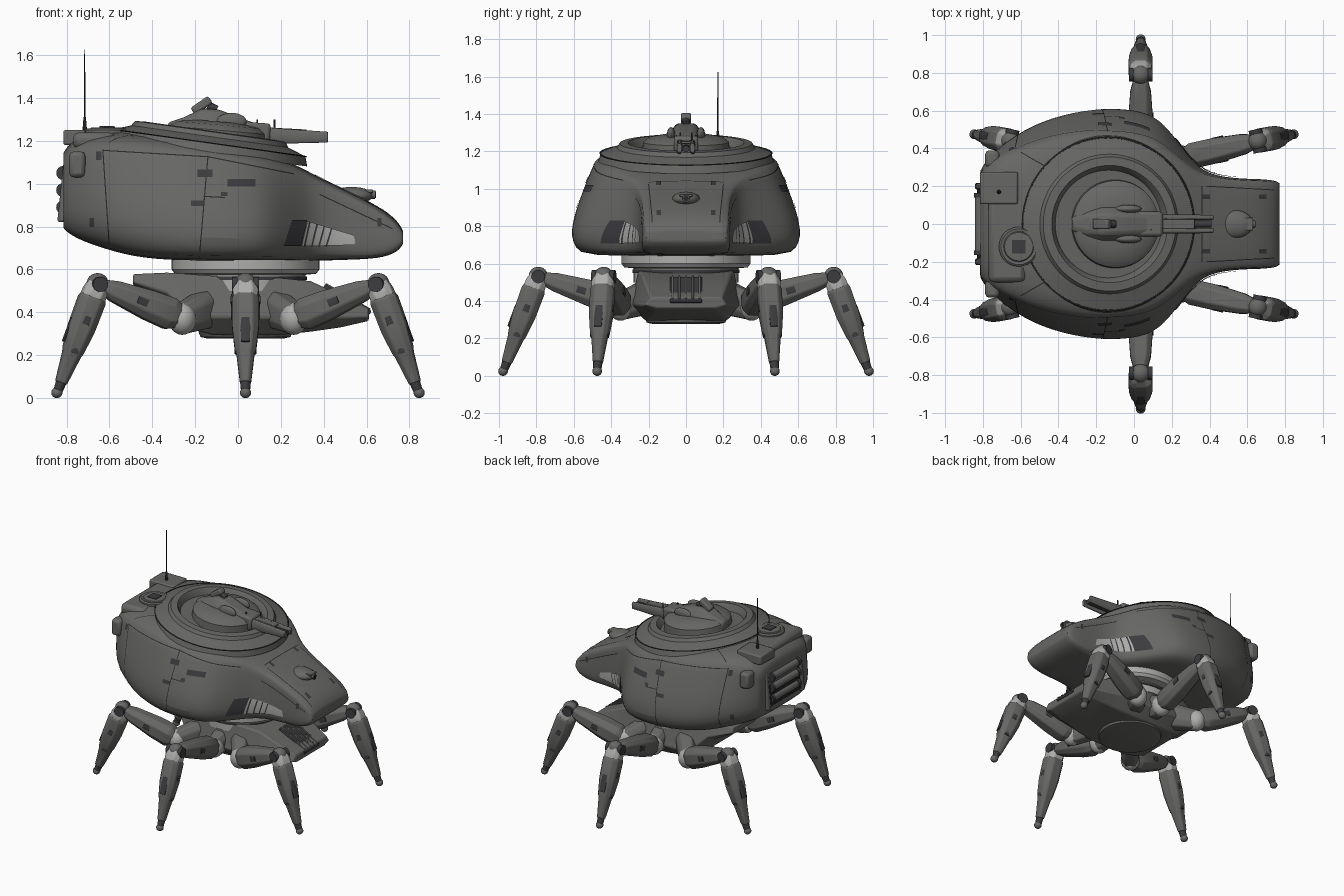
import bpy, bmesh, math
from mathutils import Vector, Matrix
from mathutils.bvhtree import BVHTree

cube = bpy.data.objects.get("Cube")
if cube:
    bpy.data.objects.remove(cube)


def material(name, r, g, b):
    m = bpy.data.materials.new(name)
    m.use_nodes = True
    m.diffuse_color = (r, g, b, 1)
    m.node_tree.nodes["Principled BSDF"].inputs["Base Color"].default_value = (r, g, b, 1)
    return m


GREY = material("armour grey", .135, .135, .13)
DARK = material("dark panel", .045, .045, .05)
BLACK = material("seam black", .02, .02, .02)
LIGHT = material("light metal", .42, .42, .41)


def finish(name, bm, mat, bevel=0, smooth=True, angle=35):
    bmesh.ops.recalc_face_normals(bm, faces=bm.faces)
    me = bpy.data.meshes.new(name)
    bm.to_mesh(me)
    bm.free()
    ob = bpy.data.objects.new(name, me)
    bpy.context.scene.collection.objects.link(ob)
    me.materials.append(mat)
    if bevel:
        mod = ob.modifiers.new("bevel", "BEVEL")
        mod.width, mod.segments, mod.angle_limit = bevel, 2, math.radians(25)
    if smooth:
        bpy.ops.object.select_all(action="DESELECT")
        ob.select_set(True)
        bpy.context.view_layer.objects.active = ob
        bpy.ops.object.shade_smooth_by_angle(angle=math.radians(angle))
    return ob


def loft_mesh(rings, cap=True):
    bm = bmesh.new()
    loops = [[bm.verts.new(p) for p in ring] for ring in rings]
    n = len(loops[0])
    for a, b in zip(loops, loops[1:]):
        for i in range(n):
            bm.faces.new((a[i], a[(i + 1) % n], b[(i + 1) % n], b[i]))
    if cap:
        bm.faces.new(loops[0])
        bm.faces.new(loops[-1])
    return bm, loops


def box(name, centre, size, mat, bevel=.008, tilt=0):
    bm = bmesh.new()
    bmesh.ops.create_cube(bm, size=1)
    bmesh.ops.transform(bm, verts=bm.verts, matrix=Matrix.Translation(centre)
                        @ Matrix.Rotation(math.radians(tilt), 4, "Y") @ Matrix.Diagonal((*size, 1)))
    return finish(name, bm, mat, bevel)


def rod(name, a, b, r1, r2, mat, sides=20):
    a, b = Vector(a), Vector(b)
    bm = bmesh.new()
    turn = Vector((0, 0, 1)).rotation_difference(b - a).to_matrix().to_4x4()
    bmesh.ops.create_cone(bm, cap_ends=True, segments=sides, radius1=r1, radius2=r2, depth=(b - a).length,
                          matrix=Matrix.Translation((a + b) / 2) @ turn)
    return finish(name, bm, mat)


def ball(name, centre, size, mat):
    bm = bmesh.new()
    bmesh.ops.create_uvsphere(bm, u_segments=24, v_segments=14, radius=1,
                              matrix=Matrix.Translation(centre) @ Matrix.Diagonal((*size, 1)))
    return finish(name, bm, mat)


def lathe(name, centre, profile, mat, tilt=0, sides=64):
    turn = Matrix.Translation(centre) @ Matrix.Rotation(math.radians(tilt), 4, "Y")
    rings = [[turn @ Vector((r * math.cos(t), r * math.sin(t), z))
              for t in (2 * math.pi * i / sides for i in range(sides))] for r, z in profile]
    return finish(name, loft_mesh(rings)[0], mat)


def limb(name, a, b, sections, mat, bevel=.006):
    """Chamfered box swept from a to b; each section is (t, half width, half height)."""
    a, b = Vector(a), Vector(b)
    d = (b - a).normalized()
    side = d.cross(Vector((0, 0, 1))).normalized()
    up = side.cross(d)
    corners = [(1, .5), (.55, 1), (-.55, 1), (-1, .5), (-1, -.5), (-.55, -1), (.55, -1), (1, -.5)]
    rings = [[a.lerp(b, t) + side * w * u + up * h * v for u, v in corners] for t, w, h in sections]
    return finish(name, loft_mesh(rings)[0], mat, bevel)


# Main hull: x, bottom, roof, shoulder height, then half widths bottom, belly, shoulder, roof
stations = [(-.815, .79, 1.15, 1.10, .22, .29, .27, .22), (-.76, .745, 1.22, 1.16, .29, .38, .33, .27),
            (-.62, .695, 1.25, 1.175, .38, .50, .40, .32), (-.45, .65, 1.25, 1.165, .48, .585, .46, .38),
            (-.2, .64, 1.21, 1.145, .56, .64, .50, .42), (.05, .64, 1.165, 1.11, .54, .63, .47, .40),
            (.16, .64, 1.13, 1.09, .46, .56, .41, .35), (.27, .64, 1.09, 1.06, .32, .40, .32, .28),
            (.36, .64, 1.04, 1.01, .23, .28, .26, .23), (.5, .645, .975, .945, .22, .245, .235, .21),
            (.66, .65, .895, .865, .22, .24, .23, .20), (.745, .68, .83, .80, .21, .235, .225, .19),
            (.77, .72, .78, .765, .19, .22, .21, .18)]
rings = []
for x, zb, zt, zs, wb, w, ws, wt in stations:
    half = [(wb, zb), (w, zb + .18 * (zs - zb)), (ws * .4 + w * .6, zb + .6 * (zs - zb)), (ws, zs), (wt, zt)]
    rings.append([(x, y, z) for y, z in half] + [(x, -y, z) for y, z in reversed(half)])
bm, loops = loft_mesh(rings)
crease = bm.edges.layers.float.new("crease_edge")
for e in bm.edges:
    i, j = (v.index if v.index >= 0 else 0 for v in e.verts)
for loop in (loops[0], loops[-1]):
    for i, v in enumerate(loop):
        bm.edges.get((v, loop[(i + 1) % 10]))[crease] = .65
for a, b in zip(loops, loops[1:]):
    for k, value in ((0, .35), (3, .55), (6, .55), (9, .35)):
        bm.edges.get((a[k], b[k]))[crease] = value
hull = finish("main_hull", bm, GREY, angle=60)
sub = hull.modifiers.new("soften", "SUBSURF")
sub.levels = sub.render_levels = 2
bpy.context.view_layer.update()
skin = BVHTree.FromObject(hull, bpy.context.evaluated_depsgraph_get())


def decal(name, quad, mat, view=(0, 1, 0), lift=.004, n=6):
    """Thin plate pressed onto the hull along the view direction; quad is two-dimensional."""
    view = Vector(view)
    bm = bmesh.new()
    q = [Vector(p) for p in quad]
    grid = []
    for i in range(n + 1):
        for j in range(n + 1):
            u, v = q[0].lerp(q[1], i / n).lerp(q[3].lerp(q[2], i / n), j / n)
            start = (Vector((u, 0, v)) if view.y else Vector((u, v, 1)) if view.z else Vector((0, u, v))) - view * 2
            hit, normal, _, _ = skin.ray_cast(start, view)
            grid.append(bm.verts.new(hit + normal * lift) if hit else None)
    for i in range(n):
        for j in range(n):
            k = i * (n + 1) + j
            f = [grid[k], grid[k + 1], grid[k + n + 2], grid[k + n + 1]]
            if all(f):
                bm.faces.new(f)
    return finish(name, bm, mat)


def rect(x0, z0, x1, z1):
    return [(x0, z0), (x1, z0), (x1, z1), (x0, z1)]


def seam(name, a, b, view, width=.005):
    a, b = Vector(a), Vector(b)
    side = (b - a).normalized().orthogonal() * width / 2
    decal(name, [a - side, a + side, b + side, b - side], BLACK, view, .002, 16)


# Painted plates, side vents and panel seams on both flanks
for s, word in ((1, "near"), (-1, "far")):
    view = (0, s, 0)
    for r in ((-.05, .985, .08, 1.02), (-.19, 1.03, -.12, 1.065), (-.22, .895, -.16, .92),
              (-.08, .94, -.05, .96), (-.66, 1.11, -.635, 1.15), (-.69, .8, -.67, .84), (.65, .8, .67, .84)):
        decal(word + "_marking", rect(*r), DARK, view)
    decal(word + "_vent_shadow", [(.21, .71), (.29, .71), (.32, .83), (.25, .83)], DARK, view, .005)
    decal(word + "_vent", [(.29, .71), (.55, .715), (.54, .76), (.32, .825)], LIGHT, view, .007)
    for k in range(4):
        x = .3 + k * .035
        decal(word + "_vent_slot", [(x, .71), (x + .008, .71), (x + .033, .82 - k * .01), (x + .025, .82 - k * .01)],
              DARK, view, .009)
    for a, b in (((-.18, .66), (-.14, 1.13)), ((-.6, .72), (-.63, 1.16)), ((-.63, 1.155), (-.14, 1.125)),
                 ((-.14, 1.125), (.26, 1.045)), ((.38, .95), (.72, .79)), ((-.16, .94), (-.06, .935))):
        seam(word + "_seam", a, b, view)

# Roof and nose plates
for s in (1, -1):
    decal("nose_marking", rect(.66, s * .145 - .012, .7, s * .145 + .012), DARK, (0, 0, -1))
    decal("brow_marking", rect(.36, s * .145 - .012, .4, s * .145 + .012), DARK, (0, 0, -1))
    seam("nose_seam", (.38, s * .2), (.74, s * .18), (0, 0, -1))
    seam("rear_roof_seam", (-.46, s * .3), (-.6, s * .38), (0, 0, -1))
seam("brow_seam", (.36, -.2), (.36, .2), (0, 0, -1))

# Turret ring, sloped down to the front
lathe("turret_ring", (-.13, 0, 1.235), [(.47, -.09), (.455, -.045), (.37, -.015), (.355, .008), (.31, .012),
      (.3, 0), (.285, -.035), (.01, -.035)], GREY, 8)
lathe("turret_groove", (-.13, 0, 1.235), [(.462, -.048), (.463, -.044), (.455, -.042), (.454, -.046)], BLACK, 8)
lathe("turret_base", (-.1, 0, 1.2), [(.235, -.02), (.23, .05), (.2, .075), (.12, .09), (.01, .09)], GREY, 5)
limb("turret_head", (-.33, 0, 1.255), (.14, 0, 1.215),
     [(0, .04, .03), (.15, .075, .06), (.33, .09, .11), (.5, .09, .11), (.75, .08, .075), (1, .06, .045)], GREY, .015)
box("sensor_hood", (-.17, 0, 1.365), (.1, .055, .04), GREY, .01, -35)
rod("sensor_lens", (-.14, 0, 1.365), (-.1, 0, 1.345), .02, .02, DARK)
for s in (1, -1):
    ball("turret_shoulder", (-.03, s * .08, 1.29), (.07, .022, .04), GREY)
    limb("gun_rail", (.06, s * .035, 1.225), (.42, s * .035, 1.217),
         [(0, .016, .045), (.4, .016, .035), (1, .013, .025)], GREY, .004)
    rod("gun_pin", (.13 + s * .04, s * .03, 1.25), (.13 + s * .04, s * .03, 1.3), .004, .004, DARK, 8)
box("gun_mount", (.08, 0, 1.235), (.14, .13, .1), GREY, .015, 4)
rod("gun_barrel", (.1, 0, 1.22), (.41, 0, 1.215), .022, .018, DARK)
box("gun_cover", (.22, 0, 1.252), (.2, .05, .012), GREY, .004, 3)

# Rear deck: raised box, aerial, hatch and exhaust bay
box("rear_deck_box", (-.715, .19, 1.215), (.2, .17, .07), GREY, .01)
box("rear_deck", (-.67, -.06, 1.2), (.2, .5, .08), GREY, .03)
rod("aerial_base", (-.715, .17, 1.24), (-.715, .17, 1.31), .012, .006, DARK, 10)
rod("aerial", (-.715, .17, 1.3), (-.715, .17, 1.625), .0035, .0025, BLACK, 6)
lathe("hatch", (-.61, -.12, 1.225), [(.105, 0), (.105, .025), (.095, .033), (.08, .03), (.075, .036), (.01, .04)], GREY)
box("hatch_panel", (-.61, -.12, 1.265), (.07, .07, .006), DARK, 0)
for s in (1, -1):
    box("rear_side_lamp", (-.75, s * .345, 1.09), (.075, .09, .12), GREY, .02)
    box("exhaust_frame", (-.81, s * .2, .97), (.035, .035, .3), GREY, .01, 6)
box("exhaust_bay", (-.812, 0, .97), (.012, .37, .26), BLACK, .003, 6)
for z in (.89, .97, 1.05):
    rod("exhaust_pipe", (-.815, -.14, z), (-.815, .14, z), .028, .028, GREY, 16)
    for s in (1, -1):
        rod("exhaust_cap", (-.815, s * .14, z), (-.815, s * .165, z), .033, .033, DARK, 16)

# Small sensor blister on the nose
ball("nose_blister", (.53, 0, .945), (.1, .075, .04), GREY)
rod("nose_sensor", (.53, 0, .95), (.64, 0, .948), .024, .02, GREY)
rod("nose_lens", (.638, 0, .948), (.643, 0, .948), .015, .015, BLACK)
box("nose_sensor_sight", (.6, 0, .965), (.06, .07, .015), GREY, .004)

# Rotating neck between hull and chassis
lathe("neck_ring", (.035, 0, 0), [(.28, .5), (.28, .575), (.33, .58), (.345, .6), (.345, .66)], LIGHT)
lathe("neck_band", (.035, 0, 0), [(.286, .55), (.286, .568), (.27, .568), (.27, .55)], DARK)

# Chassis: x, bottom, top, half width
rings = []
for x, zb, zt, w in ((-.49, .525, .578, .16), (-.33, .45, .585, .22), (-.25, .33, .58, .27), (-.12, .295, .57, .3),
                     (.2, .295, .56, .3), (.34, .31, .545, .28), (.48, .33, .48, .25), (.61, .36, .42, .22)):
    m = (zb + zt) / 2
    half = [(w * .72, zb), (w, zb + .3 * (zt - zb)), (w * .95, m), (w * .85, zt)]
    rings.append([(x, y, z) for y, z in half] + [(x, -y, z) for y, z in reversed(half)])
finish("chassis", loft_mesh(rings)[0], GREY, .015)
lathe("belly_disc", (.035, 0, 0), [(.22, .31), (.21, .285), (.18, .278), (.01, .278)], GREY)
box("front_grille", (.51, 0, .46), (.25, .17, .02), DARK, .004, 30)
for k in range(5):
    box("grille_bar", (.51, (k - 2) * .036, .468), (.24, .012, .02), GREY, .003, 30)

# Six legs
for hip, knee, foot in (((.035, .33, .385), (.035, .79, .53), (.035, .978, .02)),
                        ((.26, .35, .37), (.655, .44, .53), (.845, .475, .02)),
                        ((-.26, .35, .37), (-.655, .44, .53), (-.845, .475, .02))):
    for s in (1, -1):
        h, k, f = (Vector((p[0], p[1] * s, p[2])) for p in (hip, knee, foot))
        inner = Vector((h.x * .6 + .015, h.y * .6, .42))
        limb("hip_block", inner, h, [(0, .07, .09), (1, .055, .07)], GREY, .01)
        ball("hip_joint", h, (.065, .065, .075), LIGHT)
        limb("thigh", h, k, [(.03, .05, .05), (.14, .068, .075), (.4, .068, .07), (.8, .055, .05), (.93, .04, .035)], GREY)
        d = (k - h).normalized()
        axis = d.cross(Vector((0, 0, 1))).normalized()
        rod("knee_axle", k - axis * .062, k + axis * .062, .036, .036, DARK)
        ball("knee_cap", k + Vector((0, 0, .008)), (.05, .05, .045), GREY)
        limb("knee_cuff", k, f, [(-.02, .045, .045), (.06, .06, .056), (.13, .058, .058)], LIGHT)
        limb("shin", k, f, [(.09, .05, .052), (.14, .064, .064), (.4, .062, .062), (.6, .05, .05),
                            (.64, .042, .044), (.9, .026, .028)], GREY)
        rod("ankle", k.lerp(f, .88), k.lerp(f, .97), .026, .022, DARK, 14)
        ball("foot", f + Vector((0, 0, .005)), (.026, .026, .025), GREY)
        # Painted plates on thigh and shin
        for e in (1, -1):
            for a, b, t, off, size in ((h, k, .5, .0685, .05), (k, f, .33, .063, .04), (k, f, .6, .05, .03)):
                way = (b - a).normalized()
                p = a.lerp(b, t) + axis * e * (off - .003)
                limb("leg_marking", p - way * size / 2, p + way * size / 2,
                     [(0, .004, .018), (1, .004, .018)], DARK, 0)
        shin = (f - k).normalized()
        out = axis.cross(shin)
        out = out if out.dot(f - h) > 0 else -out
        p = k.lerp(f, .45) + out * .058
        limb("shin_plate", p - shin * .06, p + shin * .06, [(0, .025, .006), (1, .02, .006)], DARK, 0)
